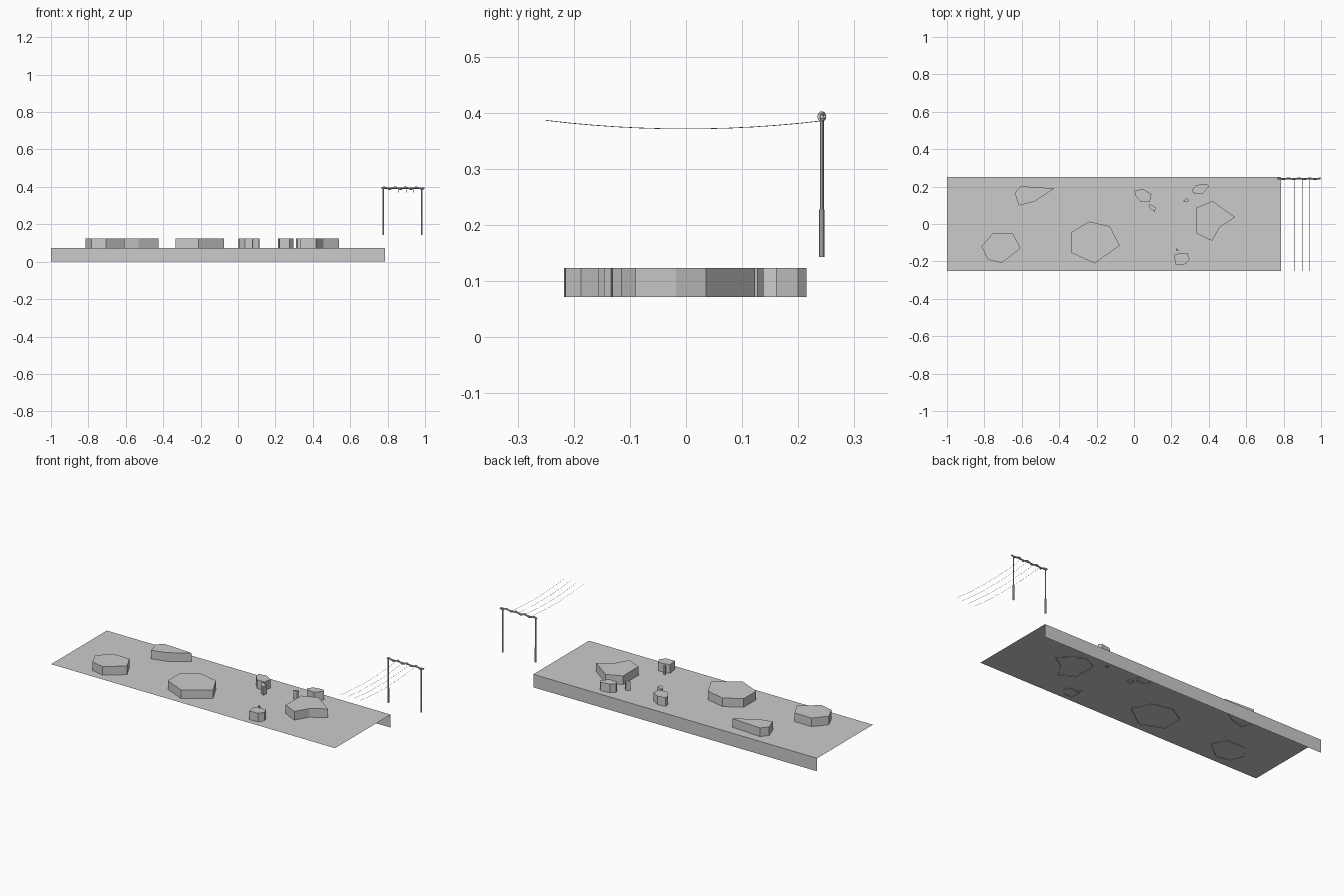
import bpy, bmesh, math
from mathutils import Vector

if "Cube" in bpy.data.objects:
    bpy.data.objects.remove(bpy.data.objects["Cube"])


def mesh_object(name, verts, faces):
    me = bpy.data.meshes.new(name)
    me.from_pydata(verts, [], faces)
    me.update()
    ob = bpy.data.objects.new(name, me)
    bpy.context.collection.objects.link(ob)
    return ob


def slab(name, pts, z0, z1):
    """Flat-topped, bottomless prism; outline in hundredths of a unit."""
    bm = bmesh.new()
    face = bm.faces.new([bm.verts.new((x / 100, y / 100, z0)) for x, y in pts])
    ret = bmesh.ops.extrude_face_region(bm, geom=[face])
    top = [v for v in ret["geom"] if isinstance(v, bmesh.types.BMVert)]
    bmesh.ops.translate(bm, vec=(0, 0, z1 - z0), verts=top)
    if face.is_valid:
        bmesh.ops.delete(bm, geom=[face], context='FACES_ONLY')
    bmesh.ops.recalc_face_normals(bm, faces=bm.faces)
    for f in bm.faces:
        if len(f.verts) == len(pts) and abs(f.normal.z) > 0.9 and f.normal.z < 0:
            bmesh.ops.reverse_faces(bm, faces=bm.faces)
            break
    me = bpy.data.meshes.new(name)
    bm.to_mesh(me)
    bm.free()
    bpy.context.collection.objects.link(bpy.data.objects.new(name, me))


def cylinder(name, a, b, r, sides=8):
    a, b = Vector(a), Vector(b)
    bpy.ops.mesh.primitive_cylinder_add(vertices=sides, radius=r, depth=(b - a).length,
                                        location=(a + b) / 2)
    ob = bpy.context.object
    ob.name = name
    ob.rotation_euler = (b - a).to_track_quat('Z', 'Y').to_euler()
    bpy.ops.object.shade_smooth_by_angle()


def tube(name, pts, r, resolution):
    cu = bpy.data.curves.new(name, 'CURVE')
    cu.dimensions = '3D'
    cu.bevel_depth = r
    cu.bevel_resolution = resolution
    cu.use_fill_caps = True
    sp = cu.splines.new('POLY')
    sp.points.add(len(pts) - 1)
    for p, co in zip(sp.points, pts):
        p.co = (*co, 1)
    bpy.context.collection.objects.link(bpy.data.objects.new(name, cu))


# Ledge: open top sheet with a wall along the back edge
L, R, H = -1.0, 0.785, 0.074
mesh_object("ledge",
            [(L, -.25, H), (R, -.25, H), (R, .25, H), (L, .25, H), (R, .25, 0), (L, .25, 0)],
            [(0, 1, 2, 3), (3, 2, 4, 5)])

# Flat stepping stones
large = [
    [(-63.8, 16.5), (-60.6, 20.2), (-42.5, 19), (-53.3, 12), (-61.5, 9.9)],
    [(-75.5, -5), (-64.8, -5), (-60.6, -13), (-70.7, -20.8), (-78.2, -19), (-81.5, -12)],
    [(-24, 1.3), (-13, -1.2), (-7.6, -11.5), (-21, -21), (-33.3, -15.5), (-33.3, -4.3)],
    [(33.5, 8.8), (42, 12.3), (54, 3.6), (45.8, -1.8), (41.7, -9), (33.5, -5)],
]
small = [
    [(.3, 18), (5, 18.6), (9.3, 16), (8.5, 11.7), (3.7, 11.7), (.5, 15.5)],
    [(7.7, 10), (8.3, 10.7), (11.5, 9), (11.2, 6.4), (8.8, 8)],
    [(26.3, 12.2), (28.1, 13.8), (29.5, 12.7), (28.7, 11.8)],
    [(31, 18.4), (33.3, 20.8), (38.7, 21.5), (40.2, 20), (36.5, 16), (31.7, 16.5)],
    [(22.3, -13), (23.4, -13.4), (23.8, -14.6), (22.4, -14)],
    [(21.5, -16.5), (25, -15.5), (28.5, -15.5), (29.8, -18.7), (27.5, -21.5), (22.2, -21.7)],
]
for i, pts in enumerate(large + small):
    slab(f"stone_{i + 1}", pts, 0.071, 0.123)

# Line posts with thicker sleeves at the foot
Y, Z = 0.242, 0.393
for side, x in (("left", 0.776), ("right", 0.983)):
    cylinder(f"post_{side}", (x, Y, 0.22), (x, Y, Z + .003), 0.0035)
    cylinder(f"post_sleeve_{side}", (x, Y, 0.143), (x, Y, 0.227), 0.0047)

# Crossbar wrapped with a twisted rope
X0, X1 = 0.768, 0.997
cylinder("crossbar", (X0, Y, Z), (X1, Y, Z), 0.0035)
n = 80
tube("rope_wrap", [(X0 + (X1 - X0) * i / n,
                    Y + .0052 * math.cos(8 * math.pi * i / n),
                    Z + .0065 * math.sin(8 * math.pi * i / n)) for i in range(n + 1)], 0.0028, 1)

# Sagging wires running to the front
for k in range(4):
    x = 0.82 + 0.04 * k
    ys = [-.25 + .492 * i / 12 for i in range(13)]
    tube(f"wire_{k + 1}", [(x, y, .371 + .015 * (y / .248) ** 2) for y in ys], 0.0006, 0)
